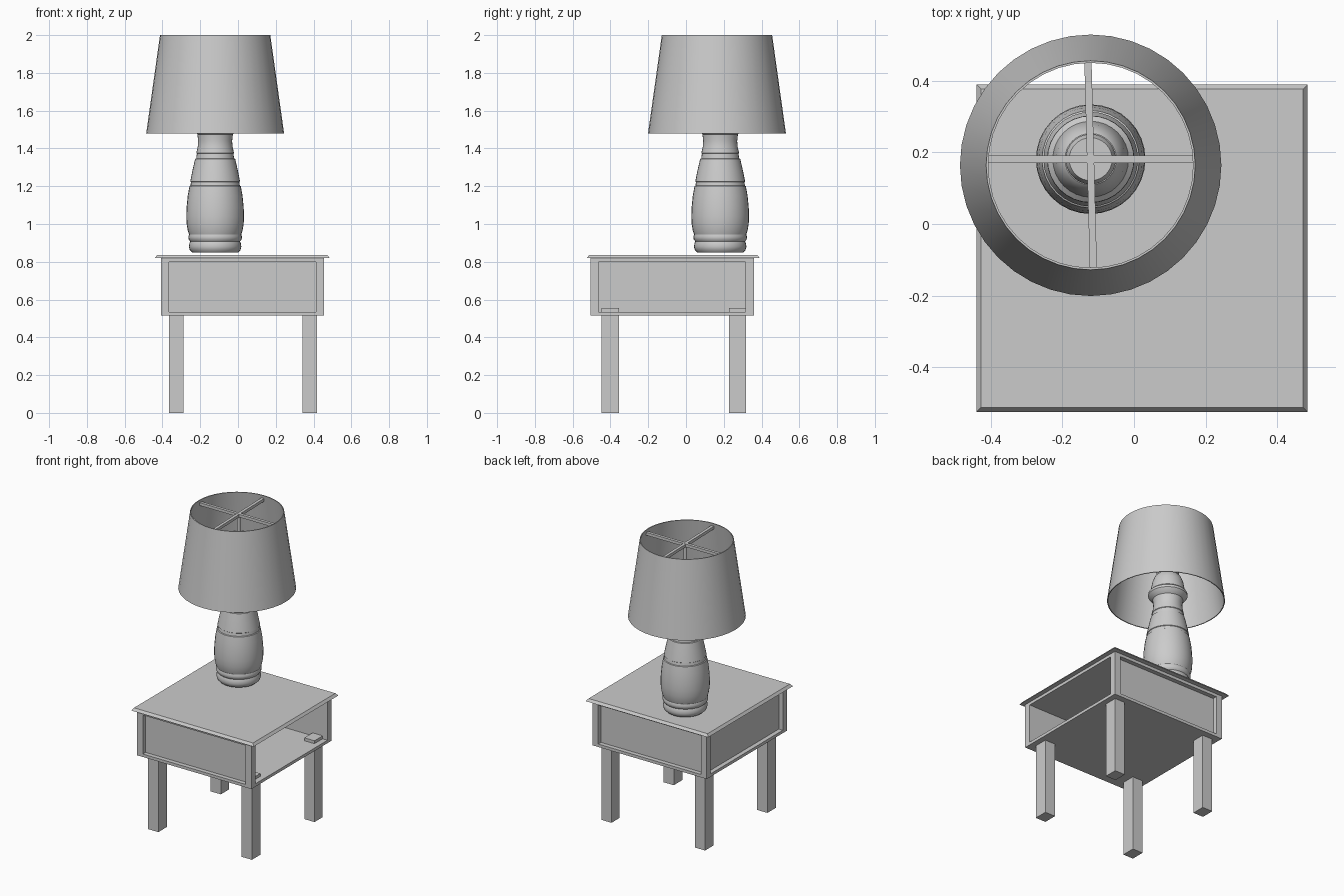
import bpy, bmesh, math
from mathutils import Matrix

cube = bpy.data.objects.get("Cube")
if cube:
    bpy.data.objects.remove(cube, do_unlink=True)

grey = bpy.data.materials.new("plain_grey")
grey.use_nodes = True
grey.diffuse_color = (0.6, 0.6, 0.6, 1)
grey.node_tree.nodes["Principled BSDF"].inputs["Base Color"].default_value = (0.6, 0.6, 0.6, 1)


def finish(name, bm, smooth=False):
    bmesh.ops.recalc_face_normals(bm, faces=bm.faces)
    mesh = bpy.data.meshes.new(name)
    bm.to_mesh(mesh)
    bm.free()
    mesh.materials.append(grey)
    ob = bpy.data.objects.new(name, mesh)
    bpy.context.collection.objects.link(ob)
    if smooth:
        bpy.ops.object.select_all(action='DESELECT')
        ob.select_set(True)
        bpy.context.view_layer.objects.active = ob
        bpy.ops.object.shade_smooth_by_angle(angle=math.radians(35))
    return ob


def box(name, x, y, z, taper=0):
    """Box from (min, max) ranges; taper draws in the upper edge."""
    bm = bmesh.new()
    bmesh.ops.create_cube(bm, size=1)
    for v in bm.verts:
        t = taper if v.co.z > 0 else 0
        v.co = [r[0] + t if c < 0 else r[1] - t for c, r in zip(v.co, (x, y, z))]
    return finish(name, bm)


def lathe(name, profile, centre, steps=32, closed=False):
    """Revolve (radius, height) points about a vertical axis."""
    bm = bmesh.new()
    verts = [bm.verts.new((r, 0, z)) for r, z in profile]
    edges = [bm.edges.new(p) for p in zip(verts, verts[1:])]
    if closed:
        edges.append(bm.edges.new((verts[-1], verts[0])))
    bmesh.ops.spin(bm, geom=verts + edges, axis=(0, 0, 1), cent=(0, 0, 0),
                   angle=math.tau, steps=steps)
    bmesh.ops.remove_doubles(bm, verts=bm.verts, dist=0.0002)
    bmesh.ops.transform(bm, matrix=Matrix.Translation((*centre, 0)), verts=bm.verts)
    return finish(name, bm, True)


# Table case: open on its +x side, recessed panels on the other three
X, Y = (-0.408, 0.455), (-0.505, 0.359)
FRAME, RECESS, SKIN = 0.043, 0.03, 0.012
box("table_top", (-0.44, 0.485), (-0.525, 0.39), (0.82, 0.85), 0.013)
box("case_floor", X, Y, (0.515, 0.535))
box("case_upper_rail", X, Y, (0.8, 0.82))
for side, x in (("right", (X[0], X[0] + FRAME)), ("left", (X[1] - FRAME, X[1]))):
    for end, y in (("front", (Y[0], Y[0] + FRAME)), ("back", (Y[1] - FRAME, Y[1]))):
        box(f"{end}_{side}_post", x, y, (0.535, 0.8))
inner_x = (X[0] + FRAME, X[1] - FRAME)
inner_y = (Y[0] + FRAME, Y[1] - FRAME)
box("front_panel", inner_x, (Y[0] + RECESS, Y[0] + RECESS + SKIN), (0.535, 0.8))
box("back_panel", inner_x, (Y[1] - RECESS - SKIN, Y[1] - RECESS), (0.535, 0.8))
box("right_panel", (X[0] + RECESS, X[0] + RECESS + SKIN), inner_y, (0.535, 0.8))

# Legs, their tops showing through the case floor
for side, x in (("right", (-0.366, -0.289)), ("left", (0.341, 0.418))):
    for end, y in (("front", (-0.447, -0.355)), ("back", (0.228, 0.317))):
        box(f"{end}_{side}_leg", x, y, (0, 0.555))

# Turned lamp body with grooves and a collar
LAMP, SHADE = (-0.121, 0.181), (-0.121, 0.164)
body = [(0, 0.85), (0.122, 0.85), (0.134, 0.862), (0.139, 0.88), (0.136, 0.898),
        (0.132, 0.908), (0.14, 0.918), (0.142, 0.932), (0.138, 0.945), (0.145, 0.965),
        (0.151, 1.0), (0.153, 1.04), (0.151, 1.09), (0.145, 1.15), (0.136, 1.2),
        (0.131, 1.203), (0.128, 1.222), (0.132, 1.225), (0.121, 1.28), (0.106, 1.345),
        (0.1, 1.348), (0.097, 1.372), (0.1, 1.375), (0.092, 1.41), (0.09, 1.44),
        (0.094, 1.475), (0.112, 1.49), (0.122, 1.505), (0.121, 1.522), (0.106, 1.535),
        (0.103, 1.56), (0.096, 1.6), (0.082, 1.635), (0.072, 1.645), (0, 1.645)]
lathe("lamp_body", body, LAMP)
lathe("bulb_holder", [(0, 1.64), (0.07, 1.64), (0.07, 1.82), (0.06, 1.84), (0, 1.84)], LAMP)
lathe("support_rod", [(0, 1.83), (0.012, 1.83), (0.012, 1.975), (0, 1.975)], LAMP, 12)

# Thin tapered shade and its cross bars
lathe("lamp_shade", [(0.365, 1.48), (0.292, 2), (0.286, 2), (0.359, 1.48)],
      SHADE, 40, True)
box("cross_bar_sideways", (-0.41, 0.168), (0.171, 0.191), (1.962, 1.982))
bar = box("cross_bar_lengthways", (-0.01, 0.01), (-0.288, 0.288), (1.961, 1.981))
bar.location = (*SHADE, 0)
bar.rotation_euler.z = math.radians(1.5)
